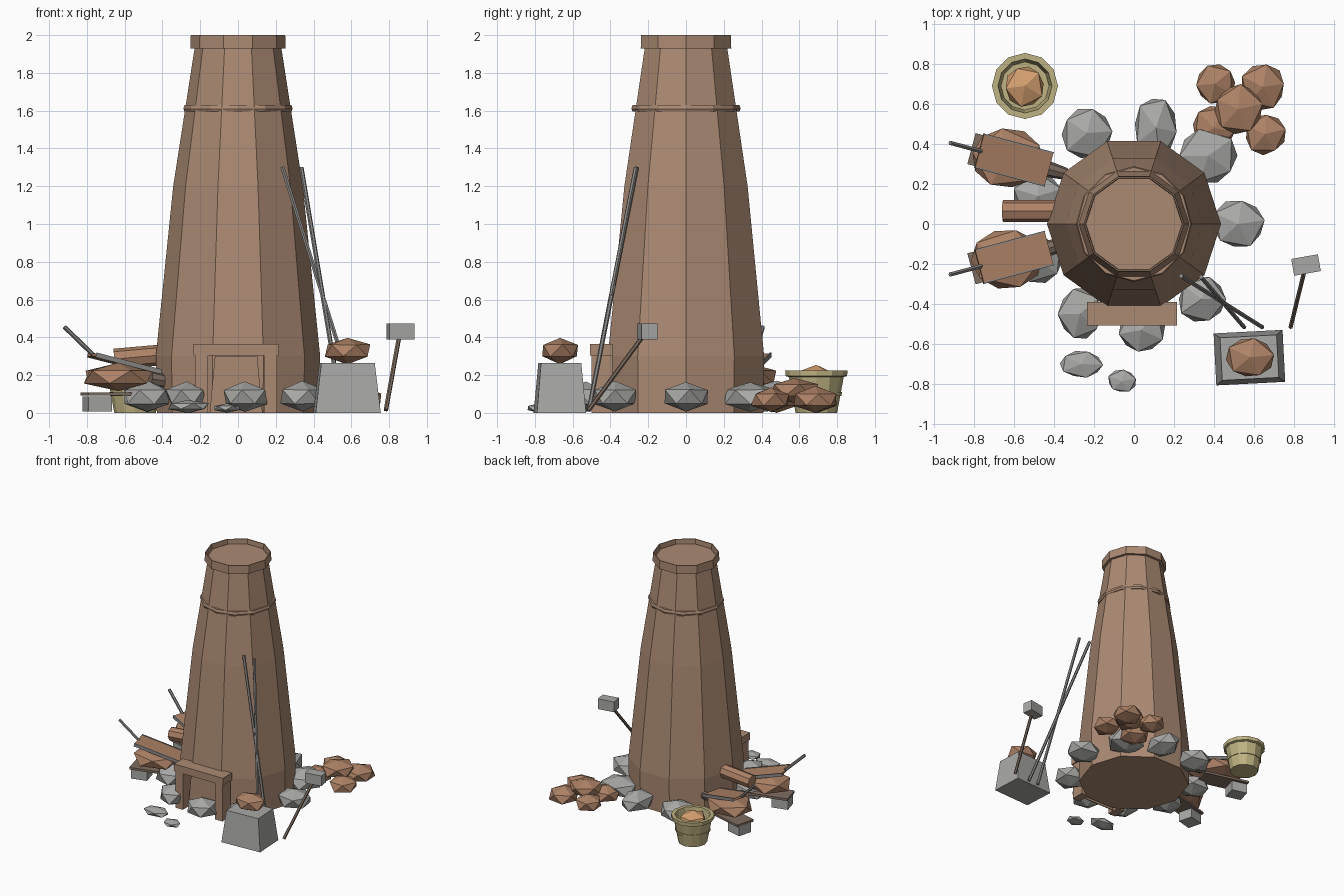
import bpy, bmesh, random
from math import cos, sin, pi, radians
from mathutils import Vector, Matrix, Euler

random.seed(4)
if "Cube" in bpy.data.objects:
    bpy.data.objects.remove(bpy.data.objects["Cube"], do_unlink=True)


def material(name, rgb):
    col = [((c + 0.055) / 1.055) ** 2.4 for c in rgb] + [1]
    m = bpy.data.materials.new(name)
    m.use_nodes = True
    m.diffuse_color = col
    m.node_tree.nodes["Principled BSDF"].inputs["Base Color"].default_value = col
    return m


CLAY = material("clay brown", (0.67, 0.54, 0.45))
ORE = material("ore brown", (0.68, 0.51, 0.40))
HOT = material("ore orange", (0.84, 0.63, 0.44))
STONE = material("stone grey", (0.66, 0.66, 0.65))
IRON = material("iron grey", (0.55, 0.54, 0.53))
WOOD = material("dark wood", (0.50, 0.43, 0.38))
STRAW = material("straw yellow", (0.75, 0.70, 0.51))


def finish(bm, name, mat, matrix=Matrix()):
    bmesh.ops.recalc_face_normals(bm, faces=bm.faces)
    me = bpy.data.meshes.new(name)
    bm.to_mesh(me)
    bm.free()
    me.materials.append(mat)
    ob = bpy.data.objects.new(name, me)
    ob.matrix_world = matrix
    bpy.context.collection.objects.link(ob)
    return ob


def lathe(name, profile, sides, mat, at=(0, 0, 0)):
    """Faceted turned shape from (radius, height) pairs, capped at both ends."""
    bm = bmesh.new()
    rings = [[bm.verts.new((r * cos(2 * pi * i / sides), r * sin(2 * pi * i / sides), z))
              for i in range(sides)] for r, z in profile]
    for lo, hi in zip(rings, rings[1:]):
        for i in range(sides):
            j = (i + 1) % sides
            bm.faces.new((lo[i], lo[j], hi[j], hi[i]))
    bm.faces.new(rings[0])
    bm.faces.new(rings[-1])
    return finish(bm, name, mat, Matrix.Translation(at))


def box(name, at, size, mat, turn=0, tilt=0, taper=1):
    bm = bmesh.new()
    bmesh.ops.create_cube(bm, size=1)
    for v in bm.verts:
        k = taper if v.co.z > 0 else 1
        v.co = Vector((v.co.x * size[0] * k, v.co.y * size[1] * k, v.co.z * size[2]))
    rot = Euler((0, radians(tilt), radians(turn))).to_matrix().to_4x4()
    return finish(bm, name, mat, Matrix.Translation(at) @ rot)


def rod(name, a, b, radius, mat, sides=6, end=None):
    a, b = Vector(a), Vector(b)
    bm = bmesh.new()
    bmesh.ops.create_cone(bm, cap_ends=True, segments=sides, radius1=radius,
                          radius2=end or radius, depth=(b - a).length)
    rot = (b - a).to_track_quat('Z', 'Y').to_matrix().to_4x4()
    return finish(bm, name, mat, Matrix.Translation((a + b) / 2) @ rot)


def rock(name, at, size, mat, turn=None, rough=0.06):
    bm = bmesh.new()
    bmesh.ops.create_icosphere(bm, subdivisions=1, radius=1)
    turn = random.uniform(0, 6) if turn is None else turn
    bmesh.ops.rotate(bm, verts=bm.verts, matrix=Matrix.Rotation(turn, 3, 'Z'))
    for v in bm.verts:
        k = 1 + random.uniform(-rough, rough)
        v.co = Vector((v.co.x * size[0] * 1.08, v.co.y * size[1] * 1.08, v.co.z * size[2])) * k
    return finish(bm, name, mat, Matrix.Translation(at))


# Furnace shaft, open collar and band
lathe("furnace_shaft", [(0.43, 0), (0.435, 0.3), (0.343, 1.2), (0.23, 1.93), (0.23, 1.965)], 10, CLAY)
lathe("furnace_collar", [(0.23, 1.93), (0.252, 1.93), (0.25, 2), (0.243, 2), (0.24, 1.96)], 10, CLAY)
lathe("furnace_band", [(0.25, 1.595), (0.283, 1.595), (0.289, 1.61), (0.283, 1.63), (0.25, 1.63)], 12, CLAY)

# Doorway frame and opening panel
for side, x in (("right", -0.193), ("left", 0.172)):
    box(f"door_post_{side}", (x, -0.445, 0.155), (0.068, 0.11, 0.31), CLAY)
box("door_lintel", (-0.01, -0.448, 0.335), (0.45, 0.118, 0.06), CLAY)
box("door_panel", (-0.01, -0.437, 0.15), (0.28, 0.008, 0.3), CLAY, taper=0.8)

# Ring of stones round the base
ring = [(0.52, 0.00, 0.135, 0.125), (0.37, 0.34, 0.145, 0.14), (0.11, 0.48, 0.11, 0.16),
        (-0.235, 0.455, 0.13, 0.135), (-0.48, 0.14, 0.13, 0.12), (-0.48, -0.18, 0.13, 0.12),
        (-0.27, -0.45, 0.11, 0.135), (0.035, -0.53, 0.12, 0.115), (0.34, -0.375, 0.125, 0.12)]
for i, (x, y, rx, ry) in enumerate(ring):
    rock(f"base_stone_{i + 1}", (x, y, 0.085), (rx, ry, 0.082), STONE)
rock("slag_large", (-0.265, -0.70, 0.035), (0.11, 0.07, 0.034), STONE)
rock("slag_small", (-0.06, -0.785, 0.025), (0.073, 0.058, 0.024), STONE)

# Ore pile
pile = [(0.405, 0.70, 0.07, 0.10), (0.645, 0.685, 0.07, 0.115), (0.655, 0.45, 0.07, 0.105),
        (0.40, 0.48, 0.07, 0.11), (0.52, 0.575, 0.12, 0.125)]
for i, (x, y, z, r) in enumerate(pile):
    rock(f"ore_lump_{i + 1}", (x, y, z), (r, r, 0.068), ORE)

# Basket with ore
lathe("basket", [(0.11, 0), (0.145, 0.19), (0.163, 0.195), (0.165, 0.225), (0.135, 0.225),
                 (0.12, 0.12)], 12, STRAW, (-0.545, 0.69, 0))
lathe("basket_hoop", [(0.11, 0.09), (0.133, 0.09), (0.136, 0.11), (0.11, 0.11)], 12, STRAW,
      (-0.545, 0.69, 0))
rock("basket_ore", (-0.545, 0.69, 0.18), (0.1, 0.105, 0.075), HOT)

# Anvil block with a lump of ore
box("anvil_block", (0.577, -0.668, 0.132), (0.345, 0.26, 0.264), STONE, turn=3, taper=0.82)
rock("anvil_ore", (0.58, -0.667, 0.33), (0.12, 0.105, 0.07), ORE)

# Hammer and leaning poles
rod("hammer_handle", (0.783, -0.515, 0.015), (0.858, -0.21, 0.43), 0.012, WOOD)
box("hammer_head", (0.86, -0.205, 0.43), (0.135, 0.085, 0.085), STONE, turn=10)
rod("pole_1", (0.64, -0.515, 0.01), (0.235, -0.26, 1.3), 0.012, IRON)
rod("pole_2", (0.55, -0.515, 0.01), (0.335, -0.265, 1.3), 0.012, IRON)

# Pair of bellows, turned inwards
for side, y, turn in (("left", 0.32, -15), ("right", -0.167, 15)):
    way = Vector((cos(radians(turn)), sin(radians(turn)), 0))
    mid = Vector((-0.6, y, 0))
    up = Vector((0, 0, 1))
    rock(f"bellows_bag_{side}", mid - way * 0.035 + up * 0.19, (0.185, 0.155, 0.075), ORE, rough=0.02)
    box(f"bellows_top_{side}", mid + up * 0.262, (0.37, 0.165, 0.018), ORE, turn, 14)
    for edge in (-1, 1):
        rail = mid + Vector((-way.y, way.x, 0)) * edge * 0.085 + up * 0.262
        box(f"bellows_rail_{side}_{edge + 2}", rail, (0.37, 0.008, 0.026), IRON, turn, 14)
    box(f"bellows_base_{side}", mid - way * 0.03 + up * 0.1, (0.38, 0.16, 0.018), WOOD, turn)
    box(f"bellows_block_{side}", mid - way * 0.15 + up * 0.048, (0.13, 0.12, 0.08), STONE, turn)
    rod(f"bellows_arm_{side}", mid - way * 0.33 + up * 0.455, mid - way * 0.17 + up * 0.305, 0.012, IRON)
    rod(f"bellows_nozzle_{side}", mid + way * 0.14 + up * 0.18, mid + way * 0.27 + up * 0.16,
        0.045, WOOD, 8, 0.03)

# Clay air pipe into the shaft
rod("air_pipe", (-0.655, 0.065, 0.285), (-0.37, 0.065, 0.31), 0.055, ORE, 8)
